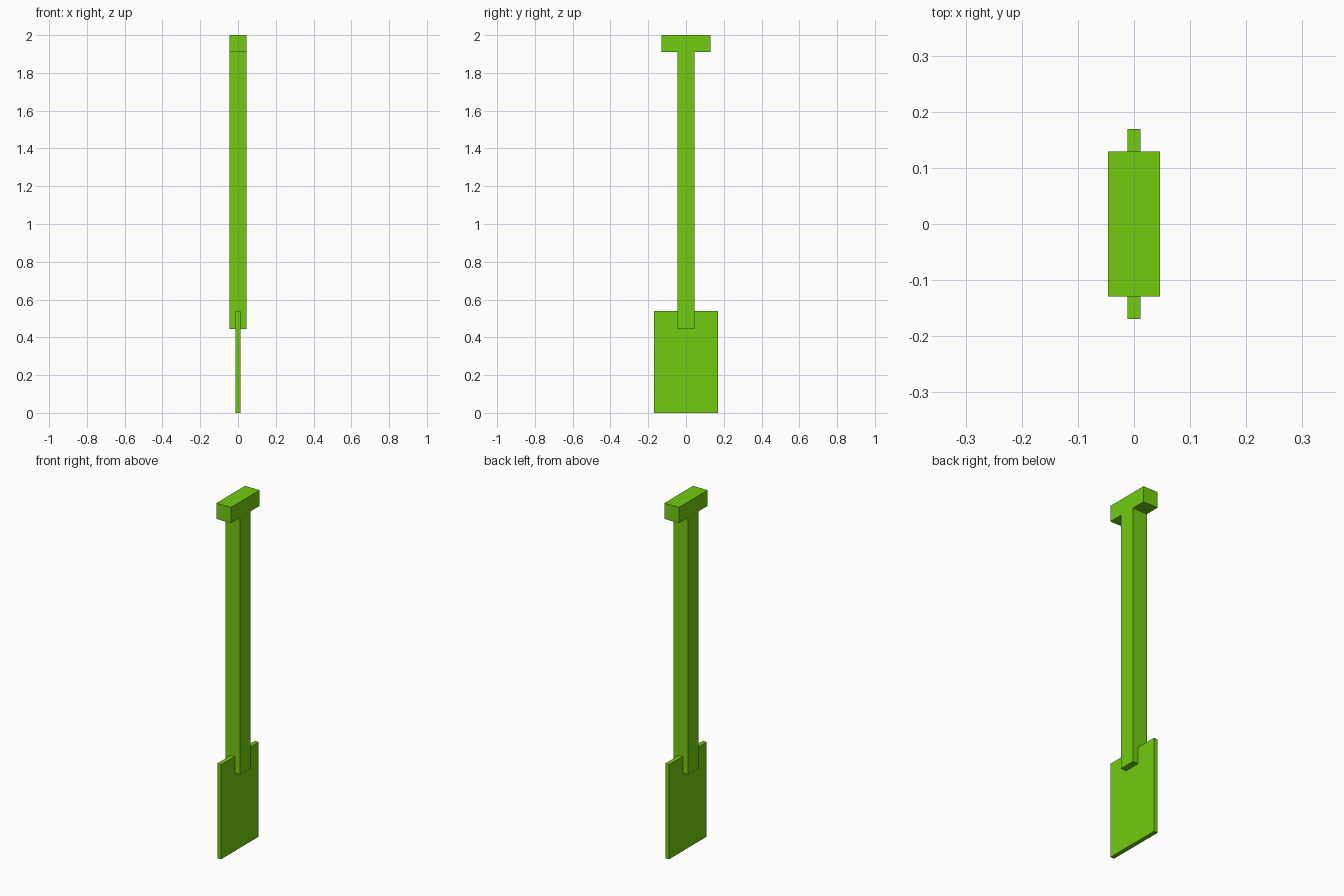
import bpy

# Remove the default object
cube = bpy.data.objects.get("Cube")
if cube:
    bpy.data.objects.remove(cube, do_unlink=True)

# Single flat colour
green = bpy.data.materials.new("lime_green")
green.use_nodes = True
colour = (0.17, 0.60, 0.005, 1.0)
green.diffuse_color = colour
green.node_tree.nodes["Principled BSDF"].inputs["Base Color"].default_value = colour


def box(name, width, depth, bottom, top):
    """Centred box spanning bottom to top in height."""
    bpy.ops.mesh.primitive_cube_add(size=1, location=(0, 0, (bottom + top) / 2))
    obj = bpy.context.object
    obj.name = name
    obj.scale = (width, depth, top - bottom)
    bpy.ops.object.transform_apply(location=False, rotation=False, scale=True)
    obj.data.materials.append(green)
    return obj


THICK = 0.092      # square section of shaft and grip
GRIP_BOTTOM = 1.91

# Thin blade, with the shaft overlapping its upper edge
box("blade", 0.024, 0.338, 0.0, 0.54)
box("shaft", THICK, THICK, 0.445, GRIP_BOTTOM)

# Crossbar grip on top
box("grip", THICK, 0.258, GRIP_BOTTOM, 2.0)
